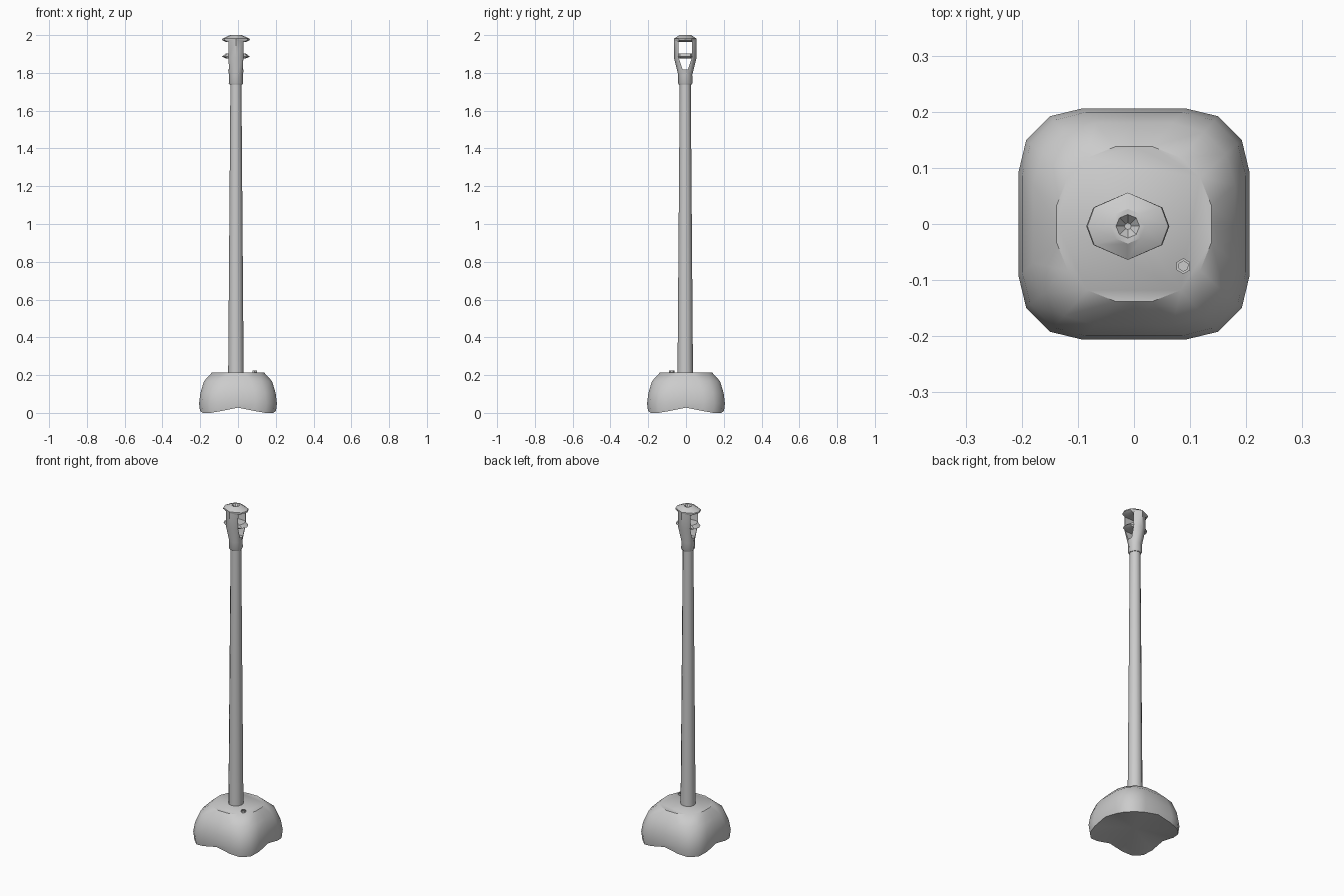
import bpy, bmesh, math

if "Cube" in bpy.data.objects:
    bpy.data.objects.remove(bpy.data.objects["Cube"])

grey = bpy.data.materials.new("plain grey")
grey.use_nodes = True
colour = (0.6, 0.6, 0.6, 1)
grey.diffuse_color = colour
grey.node_tree.nodes["Principled BSDF"].inputs["Base Color"].default_value = colour

CX, CY = -0.011, -0.004  # axis of the pole and head


def loft(name, rings, centre=(0, 0), smooth=40, bottom_tip=None):
    """Skin a list of equal rings from bottom to top and cap both ends."""
    bm = bmesh.new()
    rows = [[bm.verts.new((x + centre[0], y + centre[1], z)) for x, y, z in r] for r in rings]
    n = len(rows[0])
    for a, b in zip(rows, rows[1:]):
        for i in range(n):
            j = (i + 1) % n
            bm.faces.new((a[i], a[j], b[j], b[i]))
    bm.faces.new(rows[-1])
    if bottom_tip is None:
        bm.faces.new(rows[0][::-1])
    else:
        tip = bm.verts.new((centre[0], centre[1], bottom_tip))
        for i in range(n):
            bm.faces.new((rows[0][(i + 1) % n], rows[0][i], tip))
    bmesh.ops.recalc_face_normals(bm, faces=bm.faces)
    mesh = bpy.data.meshes.new(name)
    bm.to_mesh(mesh)
    bm.free()
    mesh.materials.append(grey)
    ob = bpy.data.objects.new(name, mesh)
    bpy.context.collection.objects.link(ob)
    if smooth:
        bpy.ops.object.select_all(action="DESELECT")
        ob.select_set(True)
        bpy.context.view_layer.objects.active = ob
        bpy.ops.object.shade_smooth_by_angle(angle=math.radians(smooth))
    return ob


def circle(n, r, z, phase=0.0):
    return [(r * math.cos(2 * math.pi * i / n + phase),
             r * math.sin(2 * math.pi * i / n + phase), z) for i in range(n)]


def oval(rx, ry, z, skew=34):
    """Eight-sided oval whose side corners sit towards the x ends."""
    angles = (0, skew, 90, 180 - skew, 180, 180 + skew, 270, 360 - skew)
    return [(rx * math.cos(math.radians(a)), ry * math.sin(math.radians(a)), z) for a in angles]


# Weighted base: a rounded square narrowing to a rounder top, with arched sides
def quarter_turns(points):
    pts = points + [(y, x) for x, y in points[:0:-1]]
    out = []
    for k in range(4):
        out += pts
        pts = [(-y, x) for x, y in pts]
    return out


top_outline = quarter_turns([(0.138, 0), (0.138, 0.033), (0.118, 0.083)])
wide_outline = quarter_turns([(0.206, 0), (0.206, 0.092), (0.192, 0.15)])


def base_ring(t, z):
    return [(a[0] + (b[0] - a[0]) * t, a[1] + (b[1] - a[1]) * t, z)
            for a, b in zip(top_outline, wide_outline)]


arch = (0.028, 0.01, 0, 0, 0.01)
rim = [(x, y, arch[i % 5]) for i, (x, y, z) in enumerate(base_ring(0.93, 0))]
loft("weighted_base",
     [rim, base_ring(1, 0.05), base_ring(0.9, 0.105), base_ring(0.62, 0.168), base_ring(0, 0.214)],
     bottom_tip=0.035)

# Filler plug on the base
loft("filler_plug",
     [circle(6, 0.014, 0.21, 0.52), circle(6, 0.014, 0.225, 0.52),
      circle(6, 0.009, 0.225, 0.52), circle(6, 0.009, 0.218, 0.52)],
     centre=(0.088, -0.075), smooth=0)

# Tapered pole
loft("pole", [circle(12, 0.041, 0.2), circle(12, 0.029, 1.76)], centre=(CX, CY))

# Head: a collar flaring into a body
head = loft("head_body",
            [circle(8, 0.034, 1.738), circle(8, 0.038, 1.745), circle(8, 0.037, 1.79),
             oval(0.052, 0.06, 1.88, 45), oval(0.053, 0.06, 1.975, 45)],
            centre=(CX, CY), smooth=0)

# Windows cut through the head from side to side
window = [(-0.035, 1.968), (0.035, 1.968), (0.035, 1.88),
          (0.014, 1.818), (-0.014, 1.818), (-0.035, 1.88)]
cutter = loft("window_cutter", [[(x, y, z) for y, z in window] for x in (-0.1, 0.1)],
              centre=(CX, CY), smooth=0)
cutter.hide_render = True
mod = head.modifiers.new("windows", "BOOLEAN")
mod.object = cutter
mod.operation = "DIFFERENCE"
mod.solver = "EXACT"
bpy.ops.object.select_all(action="DESELECT")
head.select_set(True)
bpy.context.view_layer.objects.active = head
bpy.ops.object.modifier_apply(modifier=mod.name)
bpy.data.objects.remove(cutter)
bpy.ops.object.shade_smooth_by_angle(angle=math.radians(50))

# Shelf between the two windows, pointed at both ends
loft("head_shelf",
     [oval(0.053, 0.05, 1.877), oval(0.074, 0.052, 1.886), oval(0.053, 0.05, 1.902)],
     centre=(CX, CY))

# Cap with a shallow dished socket
loft("head_cap",
     [oval(0.054, 0.058, 1.964), oval(0.074, 0.06, 1.974), oval(0.072, 0.06, 1.981),
      circle(8, 0.031, 2.0), circle(8, 0.021, 2.0), circle(8, 0.006, 1.982)],
     centre=(CX, CY), smooth=35)
